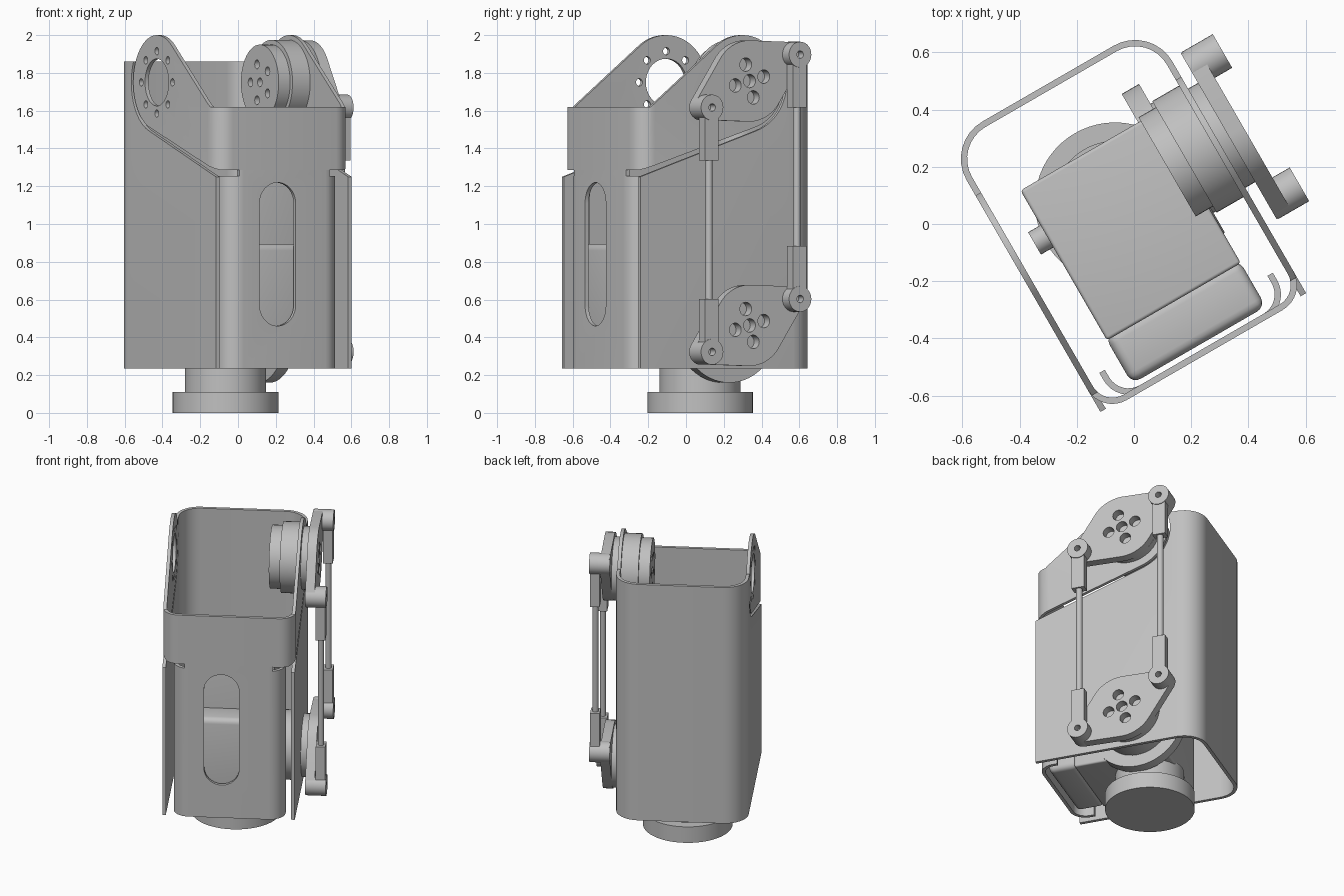
import bpy, bmesh
from math import sin, cos, pi, asin, atan2, hypot, radians
from mathutils import Vector
from mathutils.geometry import convex_hull_2d

cube = bpy.data.objects.get("Cube")
if cube:
    bpy.data.objects.remove(cube, do_unlink=True)

grey = bpy.data.materials.new("metal grey")
grey.use_nodes = True
grey.diffuse_color = (0.53, 0.53, 0.53, 1)
grey.node_tree.nodes["Principled BSDF"].inputs["Base Color"].default_value = grey.diffuse_color

parts = []
AXES = {"u": lambda a, b, t: (t, a, b),
        "v": lambda a, b, t: (a, t, b),
        "z": lambda a, b, t: (a, b, t)}


def prism(name, pts, axis, lo, hi, bevel=0):
    """Extrude a flat outline along one axis."""
    place = AXES[axis]
    bm = bmesh.new()
    face = bm.faces.new([bm.verts.new(place(a, b, lo)) for a, b in pts])
    top = bmesh.ops.extrude_face_region(bm, geom=[face])["geom"]
    shift = Vector(place(0, 0, hi - lo))
    bmesh.ops.translate(bm, vec=shift, verts=[g for g in top if isinstance(g, bmesh.types.BMVert)])
    bmesh.ops.recalc_face_normals(bm, faces=bm.faces)
    if bevel:
        bmesh.ops.bevel(bm, geom=bm.edges[:], offset=bevel, segments=4,
                        profile=0.5, affect="EDGES")
    mesh = bpy.data.meshes.new(name)
    bm.to_mesh(mesh)
    bm.free()
    mesh.materials.append(grey)
    obj = bpy.data.objects.new(name, mesh)
    bpy.context.scene.collection.objects.link(obj)
    parts.append(obj)
    return obj


def arc(c, r, a0, a1, n=16):
    return [(c[0] + r * cos(a0 + (a1 - a0) * i / n),
             c[1] + r * sin(a0 + (a1 - a0) * i / n)) for i in range(n + 1)]


def circle(c, r, n=48):
    return arc(c, r, 0, 2 * pi, n)[:-1]


def disc(name, c, r, lo, hi, axis="u", n=48):
    return prism(name, circle(c, r, n), axis, lo, hi)


def rect(a0, b0, a1, b1):
    return [(a0, b0), (a1, b0), (a1, b1), (a0, b1)]


def combine(obj, cutters, operation="DIFFERENCE"):
    """Apply booleans and discard the cutters."""
    for c in cutters:
        mod = obj.modifiers.new("cut", "BOOLEAN")
        mod.operation, mod.solver, mod.object = operation, "EXACT", c
    bpy.context.view_layer.update()
    graph = bpy.context.evaluated_depsgraph_get()
    mesh = bpy.data.meshes.new_from_object(obj.evaluated_get(graph))
    obj.modifiers.clear()
    obj.data = mesh
    for c in cutters:
        parts.remove(c)
        bpy.data.objects.remove(c, do_unlink=True)


def bent_sheet(name, u0, u1, v_open, v_closed, r, lo, hi, t=0.022):
    """Sheet metal bent into a U, seen from above."""
    s = 1 if v_closed > v_open else -1

    def path(k):
        q, cv = r - k, v_closed - s * r
        turn = [(q * cos(pi / 2 * i / 8), s * q * sin(pi / 2 * i / 8)) for i in range(9)]
        left = [(u0 + r - a, cv + b) for a, b in turn]
        right = [(u1 - r + a, cv + b) for a, b in reversed(turn)]
        return [(u0 + k, v_open)] + left + right + [(u1 - k, v_open)]
    return prism(name, path(0) + path(t)[::-1], "z", lo, hi)


def tangent_angle(p, c, r, side):
    dx, dy = c[0] - p[0], c[1] - p[1]
    return atan2(dy, dx) + side * (asin(r / hypot(dx, dy)) + pi / 2)


LEFT, RIGHT, FRONT = -0.43, 0.40, -0.52
UPPER, LOWER = (0.115, 1.75), (0.115, 0.46)

# Rear shell, with side edges cleared around the ears
shell = bent_sheet("rear_shell", LEFT, RIGHT, -0.51, 0.575, 0.15, 0.235, 1.86)
a0 = tangent_angle((-0.51, 1.25), UPPER, 0.27, -1)
edge = [(-0.6, 1.218), (-0.51, 1.25)] + arc(UPPER, 0.27, a0, asin(0.11 / 0.27))
edge += [(edge[-1][0], 2.1), (-0.6, 2.1)]
combine(shell, [prism("shell_cutter", edge, "u", -1, 1)])

# Front band with a round ear on each side
band = bent_sheet("front_band_with_ears", LEFT, RIGHT, 0.5, FRONT, 0.1, 1.2, 2.1)
low, high = (-0.5, 1.285), (-0.445, 1.62)
outline = [(-0.6, 1.285), low]
outline += arc(UPPER, 0.25, tangent_angle(low, UPPER, 0.25, -1),
               tangent_angle(high, UPPER, 0.25, 1), 36)
outline += [high, (-0.6, 1.62)]
combine(band, [prism("ear_outline", outline, "u", -1, 1)], "INTERSECT")
holes = [disc("bore", UPPER, 0.125, -1, 1)]
for p in circle(UPPER, 0.165, 8):
    holes.append(disc("bolt_hole", p, 0.02, -1, 1, n=16))
combine(band, holes)

# Front panel with long window and corner relief slots
panel = bent_sheet("front_panel", -0.365, 0.335, -0.39, FRONT, 0.1, 0.235, 1.285)
window = arc((-0.058, 1.11), 0.11, 0, pi) + arc((-0.058, 0.57), 0.11, pi, 2 * pi)
combine(panel, [prism("window", window, "v", -0.6, -0.4),
                prism("slot_right", rect(-0.5, 1.255, -0.29, 1.3), "v", -0.7, -0.3),
                prism("slot_left", rect(0.26, 1.255, 0.5, 1.3), "v", -0.7, -0.3)])

# Inner housing and pedestal
prism("housing_main", rect(-0.285, -0.305, 0.255, 0.30), "z", 0.24, 1.23, 0.012)
prism("housing_front", rect(-0.285, -0.48, 0.255, -0.29), "z", 0.24, 0.895, 0.035)
disc("side_pin", LOWER, 0.045, -0.335, -0.28, n=24)
BASE = (-0.02, 0.098)
disc("base_disc", BASE, 0.28, 0, 0.11, "z", 64)
disc("base_neck", BASE, 0.215, 0.11, 0.26, "z", 64)

# Upper and lower drives
disc("upper_drive_cap", UPPER, 0.2, 0.2, 0.27)
disc("upper_drive_body", UPPER, 0.225, 0.27, 0.38)
disc("upper_hub", UPPER, 0.2, 0.37, 0.445)
for p in [UPPER] + circle(UPPER, 0.1, 5):
    combine(bpy.data.objects["upper_drive_cap"],
            [disc("screw_hole", p, 0.024, 0.1, 0.24, n=16)])
disc("lower_drive_flange", LOWER, 0.3, 0.19, 0.26, n=64)
disc("lower_drive_body", LOWER, 0.22, 0.26, 0.38)
disc("lower_hub", LOWER, 0.2, 0.37, 0.445)

# Crank arms
REACH = (0.269, 0.14)
CRANKS = {"upper": (0.1, 1.757), "lower": (0.1, 0.463)}
for name, c in CRANKS.items():
    ends = [(c[0] + s * REACH[0], c[1] + s * REACH[1]) for s in (-1, 1)]
    cloud = circle(c, 0.215) + circle(ends[0], 0.066, 24) + circle(ends[1], 0.066, 24)
    hull = [cloud[i] for i in convex_hull_2d([Vector(p) for p in cloud])]
    arm = prism(name + "_crank", hull, "u", 0.44, 0.5)
    spots = [c] + [(c[0] + 0.09 * cos(radians(15) + k * pi / 2),
                    c[1] + 0.09 * sin(radians(15) + k * pi / 2)) for k in range(4)]
    combine(arm, [disc("crank_hole", p, 0.036, 0.43, 0.6, n=24) for p in spots])

# Push rods with clevis ends
for side, label in ((-1, "front"), (1, "rear")):
    v = 0.1 + side * REACH[0]
    tops = {n: c[1] + side * REACH[1] for n, c in CRANKS.items()}
    for name, z in tops.items():
        d = -1 if name == "upper" else 1
        z0, z1 = sorted((z, z + d * 0.28))
        boss = disc(f"{label}_{name}_joint", (v, z), 0.068, 0.445, 0.57, n=32)
        combine(boss, [disc("pin_hole", (v, z), 0.02, 0.52, 0.6, n=16)])
        block = prism(f"{label}_{name}_clevis", rect(v - 0.042, z0, v + 0.042, z1),
                      "u", 0.505, 0.565)
        combine(block, [disc("clevis_hole", (v, z), 0.05, 0.4, 0.7, n=24)])
    disc(f"{label}_push_rod", (0.535, v), 0.02, tops["lower"] + 0.25,
         tops["upper"] - 0.25, "z", 20)

# Turn the assembly and set the shading
for obj in parts:
    obj.rotation_euler.z = radians(30)
    obj.data.polygons.foreach_set("use_smooth", [True] * len(obj.data.polygons))
    obj.data.set_sharp_from_angle(angle=radians(30))
